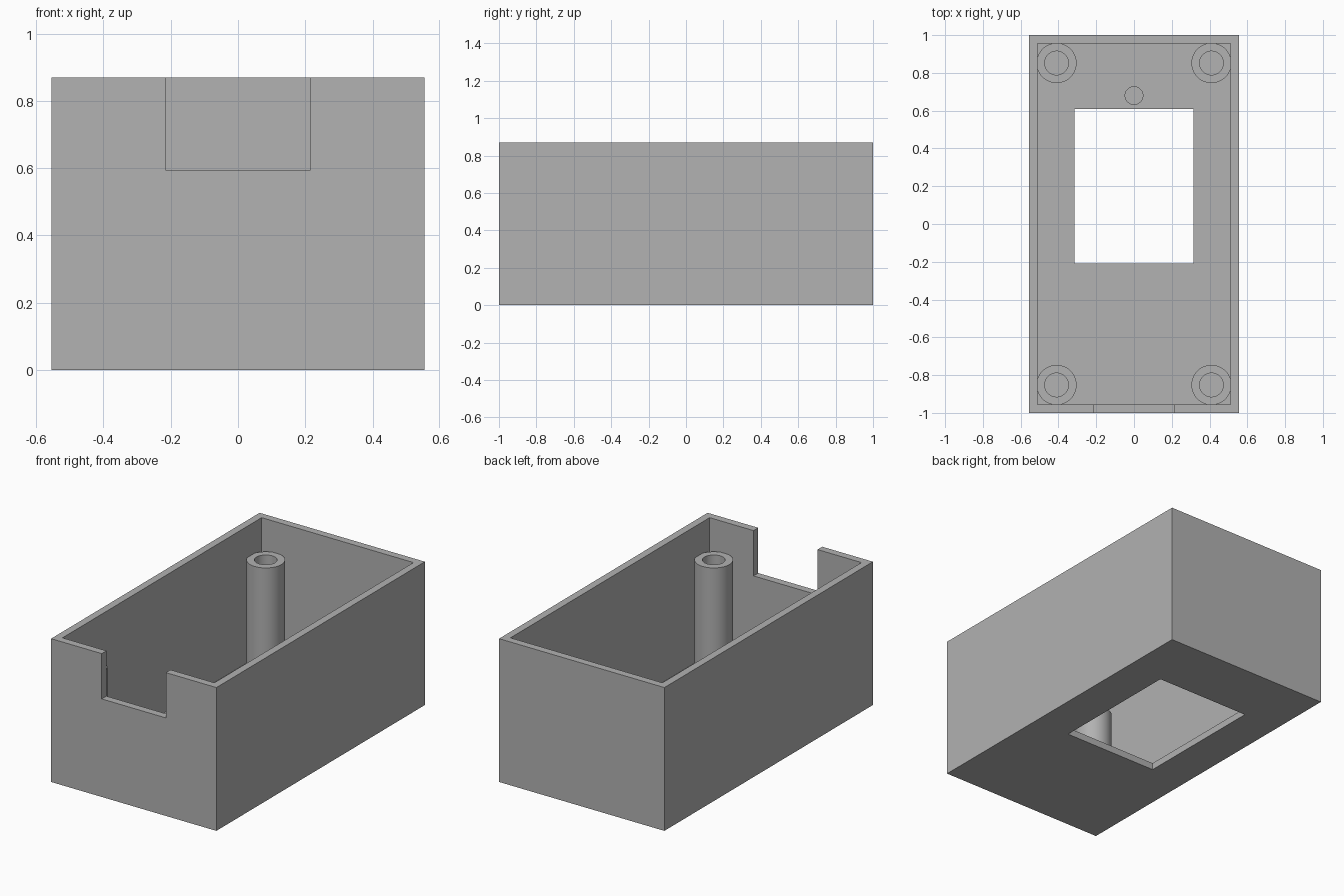
import bpy

if "Cube" in bpy.data.objects:
    bpy.data.objects.remove(bpy.data.objects["Cube"])

W, D, H = 0.555, 1.0, 0.87      # half width, half depth, height
WALL, FLOOR = 0.045, 0.042

grey = bpy.data.materials.new("grey plastic")
grey.diffuse_color = (0.445, 0.445, 0.445, 1)
grey.use_nodes = True
grey.node_tree.nodes["Principled BSDF"].inputs["Base Color"].default_value = grey.diffuse_color


def box(name, x0, x1, y0, y1, z0, z1):
    bpy.ops.mesh.primitive_cube_add(size=1)
    ob = bpy.context.object
    ob.name = name
    for v in ob.data.vertices:
        v.co = (x0 if v.co.x < 0 else x1,
                y0 if v.co.y < 0 else y1,
                z0 if v.co.z < 0 else z1)
    ob.data.materials.append(grey)
    return ob


def rod(name, x, y, r, z0, z1):
    bpy.ops.mesh.primitive_cylinder_add(vertices=48, radius=r, depth=z1 - z0,
                                        location=(x, y, (z0 + z1) / 2))
    ob = bpy.context.object
    ob.name = name
    ob.data.materials.append(grey)
    return ob


def combine(target, tool, op):
    mod = target.modifiers.new(op.lower(), 'BOOLEAN')
    mod.operation, mod.solver, mod.object = op, 'EXACT', tool
    bpy.context.view_layer.objects.active = target
    bpy.ops.object.modifier_apply(modifier=mod.name)
    bpy.data.objects.remove(tool)


# Open box with hollow inside
case = box("case", -W, W, -D, D, 0, H)
combine(case, box("cavity", -W + WALL, W - WALL, -D + WALL, D - WALL, FLOOR, H + 0.1), 'DIFFERENCE')

# Floor window and front wall notch
combine(case, box("window", -0.315, 0.315, -0.21, 0.61, -0.1, 0.2), 'DIFFERENCE')
combine(case, box("notch", -0.215, 0.215, -D - 0.1, -D + 0.08, 0.595, H + 0.1), 'DIFFERENCE')

# Hollow corner screw posts
corners = [(sx * 0.41, sy * 0.852) for sx in (-1, 1) for sy in (-1, 1)]
for x, y in corners:
    combine(case, rod("post", x, y, 0.106, FLOOR / 2, 0.68), 'UNION')
for x, y in corners:
    combine(case, rod("screw_hole", x, y, 0.063, FLOOR, 0.8), 'DIFFERENCE')

# Shallow round pocket behind the window
combine(case, rod("pocket", 0, 0.68, 0.047, 0.015, 0.2), 'DIFFERENCE')

# Smooth only the round posts
bpy.ops.object.select_all(action='DESELECT')
case.select_set(True)
bpy.context.view_layer.objects.active = case
bpy.ops.object.shade_smooth_by_angle(angle=0.5)
